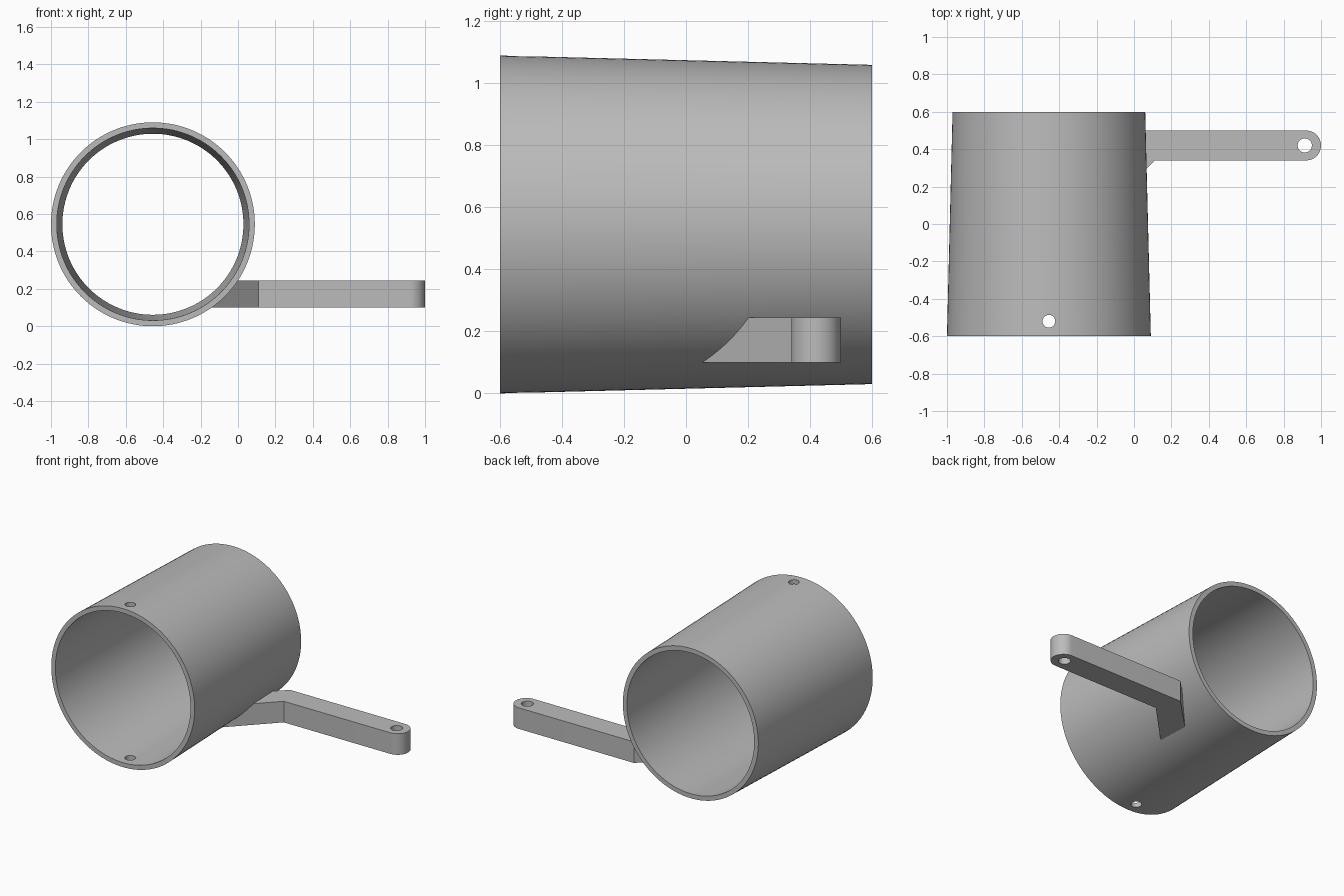
import bpy, bmesh, math
from mathutils import Matrix, Vector

cube = bpy.data.objects.get("Cube")
if cube:
    bpy.data.objects.remove(cube)

grey = bpy.data.materials.new("plain grey")
grey.use_nodes = True
colour = (0.5, 0.5, 0.5, 1)
grey.diffuse_color = colour
grey.node_tree.nodes["Principled BSDF"].inputs["Base Color"].default_value = colour

AXIS_X, AXIS_Z = -0.455, 0.545


def make(name, bm):
    bmesh.ops.recalc_face_normals(bm, faces=bm.faces)
    mesh = bpy.data.meshes.new(name)
    bm.to_mesh(mesh)
    bm.free()
    mesh.materials.append(grey)
    obj = bpy.data.objects.new(name, mesh)
    bpy.context.collection.objects.link(obj)
    return obj


def cone(name, r1, r2, length, centre, segments, along_y=False):
    """Capped cone along z, or along y with r1 at the front."""
    bm = bmesh.new()
    matrix = Matrix.Translation(centre)
    if along_y:
        matrix = matrix @ Matrix.Rotation(-math.pi / 2, 4, 'X')
    bmesh.ops.create_cone(bm, cap_ends=True, segments=segments, radius1=r1,
                          radius2=r2, depth=length, matrix=matrix)
    return make(name, bm)


def cut(obj, cutters):
    """Subtract the cutters, apply, then remove them."""
    for cutter in cutters:
        mod = obj.modifiers.new("cut", 'BOOLEAN')
        mod.operation = 'DIFFERENCE'
        mod.solver = 'EXACT'
        mod.object = cutter
    bpy.context.view_layer.update()
    result = obj.evaluated_get(bpy.context.evaluated_depsgraph_get())
    mesh = bpy.data.meshes.new_from_object(result)
    obj.modifiers.clear()
    obj.data = mesh
    for cutter in cutters:
        bpy.data.objects.remove(cutter)


def smooth(obj):
    bpy.ops.object.select_all(action='DESELECT')
    obj.select_set(True)
    bpy.context.view_layer.objects.active = obj
    bpy.ops.object.shade_smooth_by_angle(angle=math.radians(30))


# Tapered open tube, with a pin hole through the top and bottom walls
centre = Vector((AXIS_X, 0, AXIS_Z))
bm = bmesh.new()
profile = [(0.545, -0.6), (0.515, 0.6), (0.484, 0.6), (0.514, -0.6)]
verts = [bm.verts.new(centre + Vector((r, y, 0))) for r, y in profile]
edges = [bm.edges.new((verts[i], verts[i - 1])) for i in range(4)]
bmesh.ops.spin(bm, geom=verts + edges, cent=centre, axis=(0, 1, 0),
               angle=math.tau, steps=128, use_merge=True)
bmesh.ops.remove_doubles(bm, verts=bm.verts, dist=1e-5)
tube = make("tube", bm)
cut(tube, [cone("pin_cutter", 0.034, 0.034, 1.4, (AXIS_X, -0.52, AXIS_Z), 32)])
smooth(tube)

# Bent arm: diagonal strut, elbow, straight bar and rounded tip
tip = Vector((0.92, 0.42))
outline = [(0.045, 0.5), (-0.355, 0.1), (-0.24, -0.02), (0.11, 0.34)]
for i in range(25):
    a = -math.pi / 2 + math.pi * i / 24
    outline.append((tip.x + 0.08 * math.cos(a), tip.y + 0.08 * math.sin(a)))
bm = bmesh.new()
base = bm.faces.new([bm.verts.new((x, y, 0.1)) for x, y in outline])
top = bmesh.ops.extrude_face_region(bm, geom=[base])["geom"]
bmesh.ops.translate(bm, vec=(0, 0, 0.145),
                    verts=[v for v in top if isinstance(v, bmesh.types.BMVert)])
arm = make("arm", bm)

# Trim the strut inside the tube wall and bore the tip hole
cut(arm, [cone("wall_cutter", 0.535, 0.505, 1.2, centre, 128, along_y=True),
          cone("bore_cutter", 0.038, 0.038, 0.5, (0.913, 0.42, 0.17), 32)])
smooth(arm)
